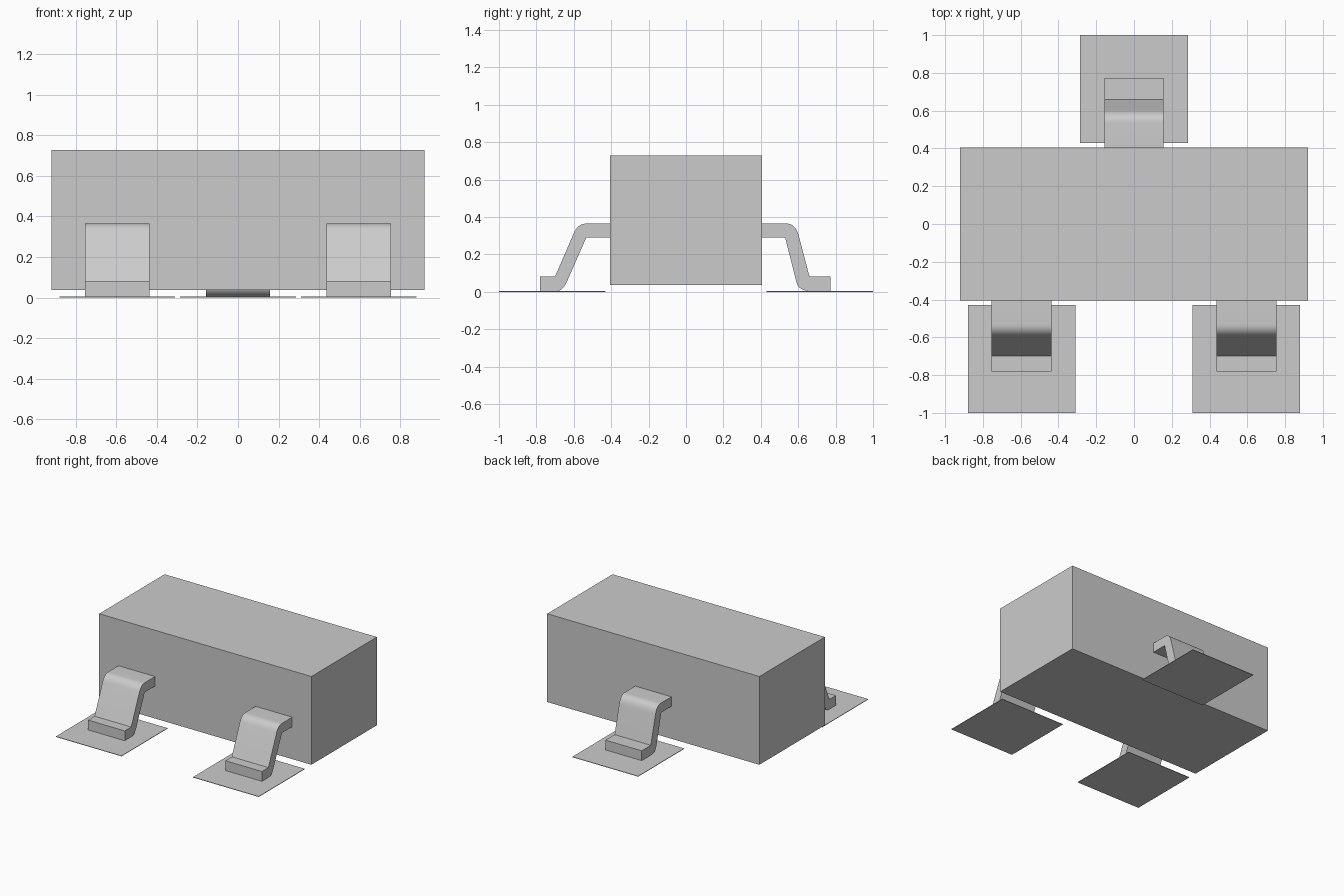
import bpy
import bmesh
import math
from mathutils import Vector

cube = bpy.data.objects.get("Cube")
if cube:
    bpy.data.objects.remove(cube, do_unlink=True)

grey = bpy.data.materials.new("light_grey")
grey.use_nodes = True
colour = (0.6, 0.6, 0.6, 1.0)
grey.diffuse_color = colour
grey.node_tree.nodes["Principled BSDF"].inputs["Base Color"].default_value = colour


def add_object(name, bm):
    bmesh.ops.recalc_face_normals(bm, faces=bm.faces)
    mesh = bpy.data.meshes.new(name)
    bm.to_mesh(mesh)
    bm.free()
    mesh.materials.append(grey)
    obj = bpy.data.objects.new(name, mesh)
    bpy.context.collection.objects.link(obj)
    return obj


def box(name, lo, hi):
    bm = bmesh.new()
    bmesh.ops.create_cube(bm, size=1)
    for v in bm.verts:
        v.co = Vector([l + (h - l) * (c + 0.5) for l, h, c in zip(lo, hi, v.co)])
    return add_object(name, bm)


def bend(start, corner, end, steps=10):
    """Rounded corner from start to end, pulled towards corner."""
    a, b, c = Vector(start), Vector(corner), Vector(end)
    return [a * (1 - t) ** 2 + b * 2 * t * (1 - t) + c * t * t
            for t in (i / steps for i in range(steps + 1))]


def lead(name, profile, x, half_width):
    """Extrude a (y, z) side profile along x."""
    bm = bmesh.new()
    face = bm.faces.new([bm.verts.new((x - half_width, p[0], p[1])) for p in profile])
    side = bmesh.ops.extrude_face_region(bm, geom=[face])
    verts = [g for g in side["geom"] if isinstance(g, bmesh.types.BMVert)]
    bmesh.ops.translate(bm, verts=verts, vec=(2 * half_width, 0, 0))
    obj = add_object(name, bm)
    obj.data.shade_smooth()
    obj.data.set_sharp_from_angle(angle=math.radians(30))


# Package body
box("body", (-0.92, -0.405, 0.036), (0.92, 0.405, 0.728))

# Bent lead profiles: out of the body, down the slope, out along the foot
front_profile = (
    [(-0.405, 0.365)]
    + bend((-0.53, 0.365), (-0.576, 0.365), (-0.598, 0.318))
    + [(-0.70, 0.082), (-0.78, 0.082), (-0.78, 0.005)]
    + bend((-0.69, 0.005), (-0.657, 0.005), (-0.634, 0.06))
    + [(-0.533, 0.29), (-0.405, 0.29)]
)
back_profile = (
    [(0.405, 0.365)]
    + bend((0.535, 0.365), (0.586, 0.365), (0.603, 0.30))
    + [(0.66, 0.082), (0.773, 0.082), (0.773, 0.005)]
    + bend((0.66, 0.005), (0.604, 0.005), (0.591, 0.05))
    + [(0.53, 0.29), (0.405, 0.29)]
)

# Leads with their solder pads
for side, x in (("left", 0.595), ("right", -0.595)):
    lead("front_" + side + "_lead", front_profile, x, 0.159)
    box("front_" + side + "_pad", (x - 0.285, -1, 0), (x + 0.285, -0.43, 0.004))
lead("back_lead", back_profile, 0, 0.157)
box("back_pad", (-0.285, 0.43, 0), (0.285, 1, 0.004))
